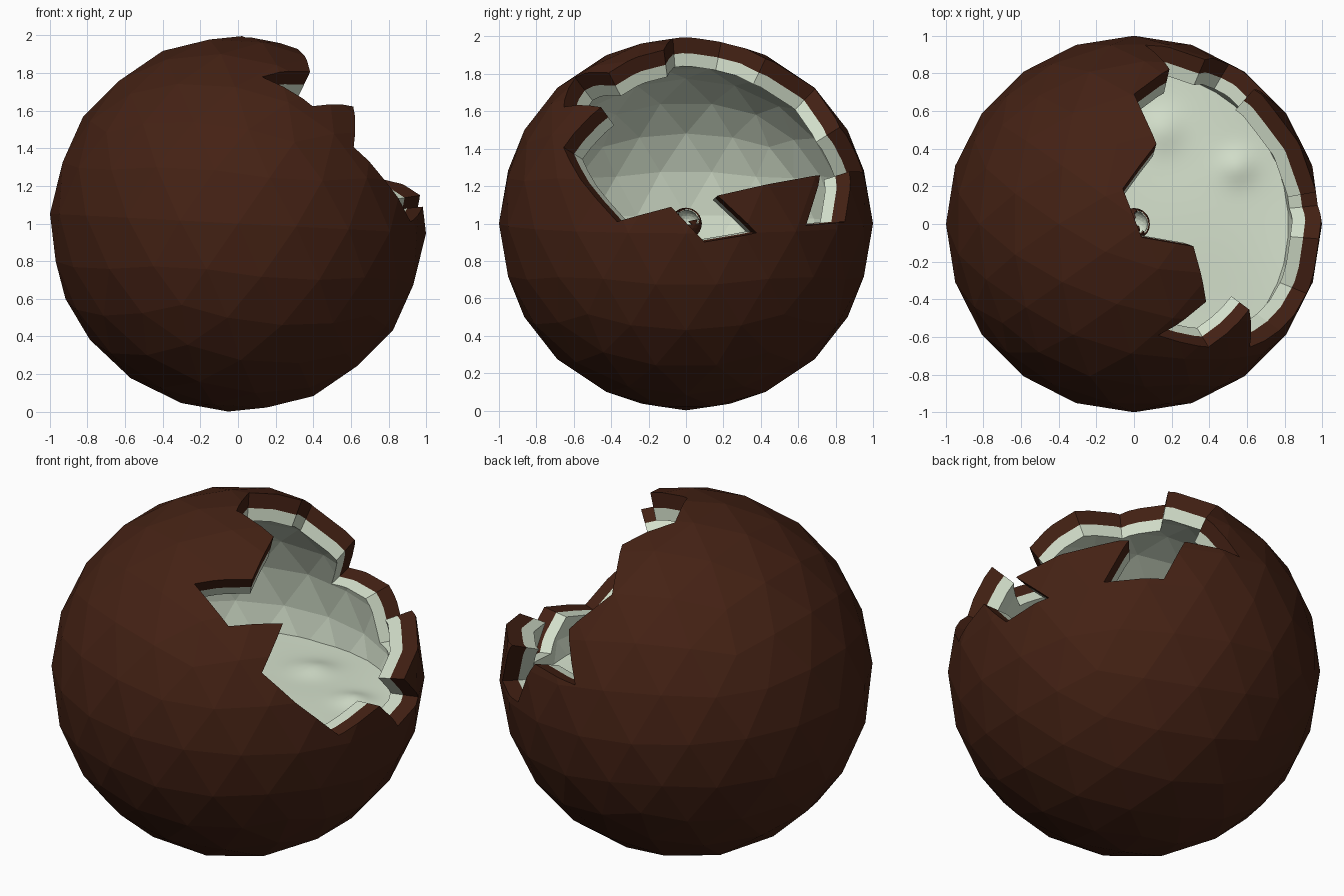
import bpy, bmesh, math
from mathutils import Vector, Matrix

if "Cube" in bpy.data.objects:
    bpy.data.objects.remove(bpy.data.objects["Cube"])


def material(name, rgb):
    m = bpy.data.materials.new(name)
    m.diffuse_color = (*rgb, 1)
    m.use_nodes = True
    m.node_tree.nodes["Principled BSDF"].inputs["Base Color"].default_value = m.diffuse_color
    return m


BROWN = material("husk_brown", (0.058, 0.0155, 0.007))
WHITE = material("flesh_white", (0.68, 0.77, 0.62))
MILK = material("milk_white", (0.68, 0.77, 0.62))
R_OUT, R_MID, R_IN = 1.0, 0.915, 0.845
TILT = Matrix.Rotation(math.radians(3), 4, 'Y')

# Jagged outline of the broken opening, on the unit sphere
OUTLINE = [(0.19, 0.83, 0.52), (0.0, 0.69, 0.72), (0.12, 0.43, 0.89), (-0.06, 0.19, 0.98),
           (0.04, -0.07, 0.99), (0.32, -0.12, 0.94), (0.39, -0.42, 0.82), (0.13, -0.60, 0.79),
           (0.40, -0.66, 0.63), (0.62, -0.46, 0.63), (0.62, -0.66, 0.41), (0.78, -0.57, 0.24),
           (0.92, -0.37, 0.01), (0.99, -0.08, 0.09), (0.99, 0.10, -0.10), (0.92, 0.38, -0.05),
           (0.97, 0.17, 0.15), (0.64, 0.72, 0.26), (0.76, 0.65, -0.01), (0.51, 0.86, 0.01),
           (0.38, 0.88, 0.28), (0.06, 0.96, 0.27)]


def make_object(name, bm):
    me = bpy.data.meshes.new(name)
    bm.to_mesh(me)
    bm.free()
    ob = bpy.data.objects.new(name, me)
    bpy.context.collection.objects.link(ob)
    return ob


# Cutter: a pyramid frustum along the outline, from near the centre to a flat cap
axis = Vector((0.72, 0.12, 0.68)).normalized()
rays = [Vector(p) / Vector(p).dot(axis) for p in OUTLINE]
bm = bmesh.new()
low = [bm.verts.new(r * 0.1) for r in rays]
cap = [bm.verts.new(r * 1.2) for r in rays]
n = len(rays)
for i in range(n):
    j = (i + 1) % n
    bm.faces.new((low[i], low[j], cap[j], cap[i]))
bm.faces.new(cap)
bm.faces.new(low[::-1])
bmesh.ops.triangulate(bm, faces=bm.faces[:], ngon_method='EAR_CLIP')
bmesh.ops.recalc_face_normals(bm, faces=bm.faces[:])
if bm.calc_volume(signed=True) < 0:
    bmesh.ops.reverse_faces(bm, faces=bm.faces[:])
cutter = make_object("opening_cutter", bm)
cutter.hide_render = True


def cut_layer(r_out, r_in):
    """Hollow faceted ball with the opening cut out."""
    bm = bmesh.new()
    bmesh.ops.create_icosphere(bm, subdivisions=3, radius=r_in, matrix=TILT)
    bmesh.ops.reverse_faces(bm, faces=bm.faces[:])
    inner = set(bm.faces)
    bmesh.ops.create_icosphere(bm, subdivisions=3, radius=r_out, matrix=TILT)
    ob = make_object("layer", bm)
    mod = ob.modifiers.new("cut", 'BOOLEAN')
    mod.object = cutter
    mod.operation = 'DIFFERENCE'
    for solver in ('MANIFOLD', 'EXACT', 'FLOAT'):
        mod.solver = solver
        bpy.context.view_layer.update()
        dg = bpy.context.evaluated_depsgraph_get()
        me = bpy.data.meshes.new_from_object(ob.evaluated_get(dg))
        if len(me.vertices) not in (0, len(ob.data.vertices)):
            break
    else:
        raise RuntimeError("opening was not cut")
    bpy.data.objects.remove(ob)
    return me


# Shell: brown husk and white flesh joined, without the hidden face between
bm = bmesh.new()
for index, radii in enumerate(((R_OUT, R_MID), (R_MID, R_IN))):
    start = len(bm.faces)
    bm.from_mesh(cut_layer(*radii))
    bm.faces.ensure_lookup_table()
    for f in bm.faces[start:]:
        f.material_index = index
        f.smooth = False
hidden = [f for f in bm.faces if all(0.875 < v.co.length < 0.935 for v in f.verts)]
bmesh.ops.delete(bm, geom=hidden, context='FACES')
bmesh.ops.remove_doubles(bm, verts=bm.verts[:], dist=0.0005)
shell = make_object("shell", bm)
shell.data.materials.append(BROWN)
shell.data.materials.append(WHITE)
shell.location.z = 1

# Tiny broken shell floating in the middle
mini = bpy.data.objects.new("tiny_shell", shell.data)
bpy.context.collection.objects.link(mini)
mini.location.z = 1
mini.scale = (0.085,) * 3

# Milk: gently rippled disc inside the shell
bm = bmesh.new()
bmesh.ops.create_grid(bm, x_segments=48, y_segments=48, size=1)
for v in bm.verts:
    x, y = v.co.x, v.co.y
    r, m = math.hypot(x, y), max(abs(x), abs(y))
    if r > 0:
        x, y = x * m / r * 0.835, y * m / r * 0.835
    ripple = 0.012 * math.sin(5 * x + 2 * y) * math.cos(4 * y - x)
    bump = 0.03 * math.exp(-((x - 0.55) ** 2 + (y - 0.3) ** 2) / 0.008)
    bump += 0.03 * math.exp(-((x - 0.15) ** 2 + (y - 0.5) ** 2) / 0.012)
    v.co = (x, y, 0.86 + ripple + bump)
for f in bm.faces:
    f.smooth = True
milk = make_object("milk", bm)
milk.data.materials.append(MILK)
bpy.data.objects.remove(cutter)
